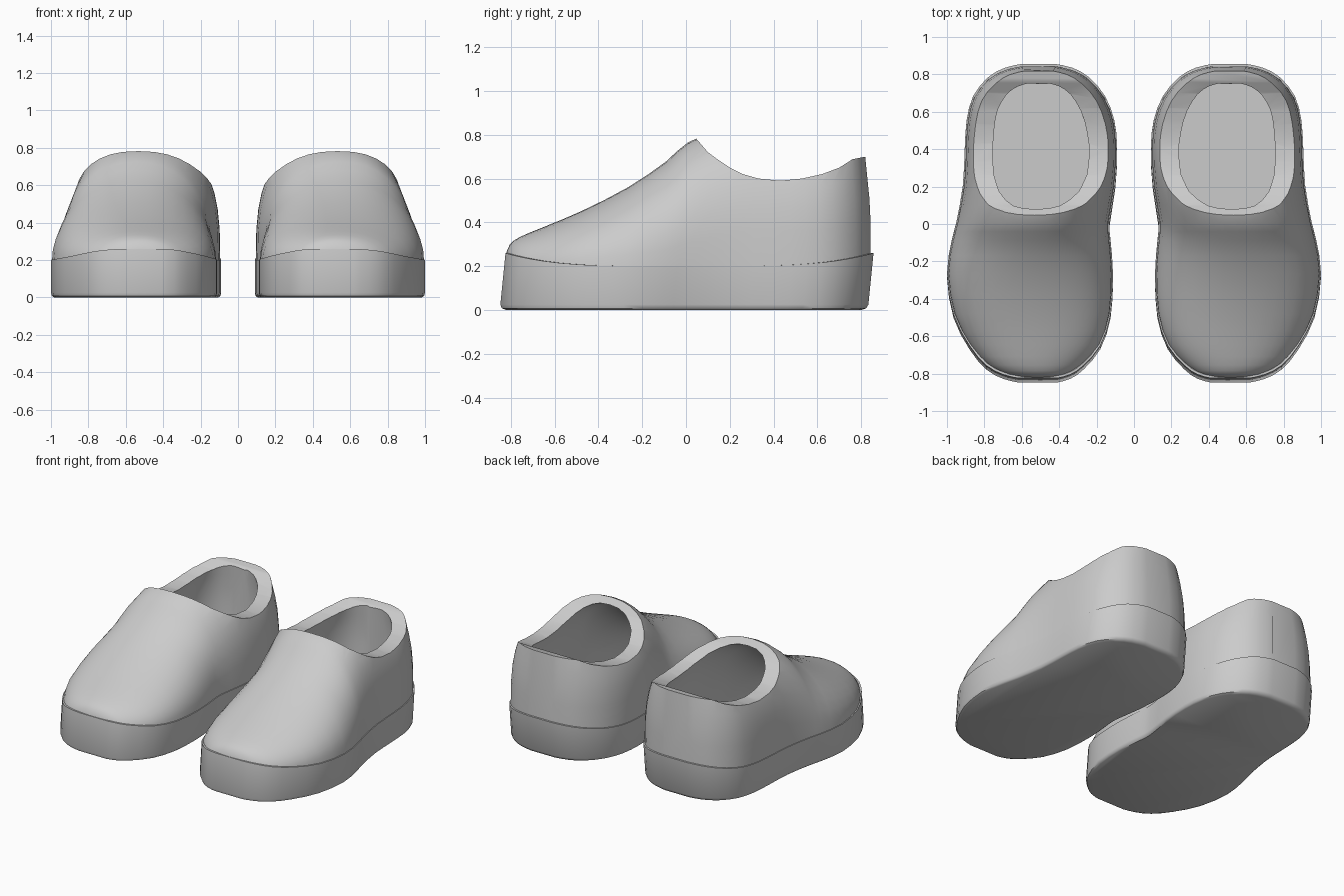
import bpy
import bmesh
import math

cube = bpy.data.objects.get("Cube")
if cube:
    bpy.data.objects.remove(cube, do_unlink=True)

grey = bpy.data.materials.new("light_grey")
grey.use_nodes = True
grey.diffuse_color = (0.6, 0.6, 0.6, 1)
grey.node_tree.nodes["Principled BSDF"].inputs["Base Color"].default_value = (0.6, 0.6, 0.6, 1)

# Stations along the left shoe: y, inner x, outer x, height of the upper
STATIONS = [
    (-.85, .41, .62, .25), (-.83, .34, .70, .30), (-.78, .27, .79, .335),
    (-.67, .18, .88, .38), (-.5, .125, .965, .45), (-.28, .112, 1, .56),
    (-.1, .125, .975, .68), (0, .13, .95, .765), (.2, .1, .915, .835),
    (.4, .09, .905, .83), (.55, .105, .895, .83), (.68, .155, .86, .86),
    (.78, .24, .78, .9), (.83, .33, .69, .92), (.85, .42, .6, .92)]


def smooth_rows(rows):
    """Add a curved midpoint between neighbouring stations."""
    result = []
    for i in range(len(rows) - 1):
        a, b, c, d = (rows[max(0, min(len(rows) - 1, i + k))] for k in (-1, 0, 1, 2))
        result.append(b)
        result.append(tuple((9 * (q + r) - p - s) / 16 for p, q, r, s in zip(a, b, c, d)))
    return result + [rows[-1]]


def loft(name, rings):
    """Closed solid through rings with equal point counts."""
    bm = bmesh.new()
    loops = [[bm.verts.new(p) for p in ring] for ring in rings]
    count = len(loops[0])
    for low, high in zip(loops, loops[1:]):
        for i in range(count):
            j = (i + 1) % count
            bm.faces.new((low[i], low[j], high[j], high[i]))
    bm.faces.new(loops[0][::-1])
    bm.faces.new(loops[-1])
    bmesh.ops.recalc_face_normals(bm, faces=bm.faces)
    mesh = bpy.data.meshes.new(name)
    bm.to_mesh(mesh)
    bm.free()
    mesh.materials.append(grey)
    obj = bpy.data.objects.new(name, mesh)
    bpy.context.collection.objects.link(obj)
    return obj


def arch(y, centre, half, base, top, steps=20):
    """Arched cross-section, rounder at the toe and boxier at the heel."""
    power = 2.1 + .75 * max(0, min(1, (y + .1) / .4))
    points = []
    for i in range(steps + 1):
        a = math.pi * i / steps
        c, s = math.cos(a), max(0, math.sin(a))
        x = centre + math.copysign(half * abs(c) ** (2 / power), c)
        z = base + (top - base) * s ** (2 / power)
        lean = .12 * max(0, z - .45) * max(0, y)
        points.append((x, y - lean, z))
    return points


def finish(obj, cutters):
    """Cut, mirror to the other foot, bake and shade."""
    for cutter in cutters:
        cutter.hide_render = True
        mod = obj.modifiers.new("cut", 'BOOLEAN')
        mod.operation = 'DIFFERENCE'
        mod.solver = 'EXACT'
        mod.object = cutter
    mirror = obj.modifiers.new("other_foot", 'MIRROR')
    mirror.use_mirror_merge = False
    graph = bpy.context.evaluated_depsgraph_get()
    baked = bpy.data.meshes.new_from_object(obj.evaluated_get(graph))
    obj.modifiers.clear()
    obj.data = baked
    bpy.ops.object.select_all(action='DESELECT')
    obj.select_set(True)
    bpy.context.view_layer.objects.active = obj
    bpy.ops.object.shade_smooth_by_angle(angle=math.radians(40))


rows = smooth_rows(STATIONS)

# Soles: outline stacked upward, leaning slightly back, with a rounded bottom edge
outline = [(xi, y) for y, xi, xo, top in rows]
outline += [(xo, y) for y, xi, xo, top in reversed(rows)]


def sole_ring(scale, z=None):
    ring = []
    for x, y in outline:
        h = .2 + .06 * abs(y / .85) ** 4 if z is None else z
        ring.append((.5 + (x - .5) * scale, (y * .988 - .01) * scale + .1 * h, h))
    return ring


soles = loft("soles", [sole_ring(.965, 0), sole_ring(.99, .008), sole_ring(1, .025),
                       sole_ring(1), sole_ring(.985), sole_ring(.93, .2)])

# Uppers: arched shell standing in the sole
uppers = loft("uppers", [
    arch(y * .98 + .01, (xi + xo) / 2, (xo - xi) * .4945, .19, top)
    for y, xi, xo, top in rows])

# Room for the foot, and the dipped collar line
hollow = loft("foot_hollow", [
    arch(y * .91, (xi + xo) / 2, (xo - xi) * .39, .06, top - .06)
    for y, xi, xo, top in rows])
collar = [(.04, 1.3), (.04, .79), (.1, .72), (.15, .683), (.2, .65), (.26, .62),
          (.33, .6), (.43, .59), (.53, .6), (.62, .62), (.7, .65), (.76, .688),
          (.82, .7), (.95, .69), (.95, 1.3)]
opening = loft("collar_cutter", [[(x, y, z) for y, z in collar] for x in (.01, 1.2)])

finish(soles, [hollow])
finish(uppers, [hollow, opening])
for helper in (hollow, opening):
    bpy.data.objects.remove(helper, do_unlink=True)
